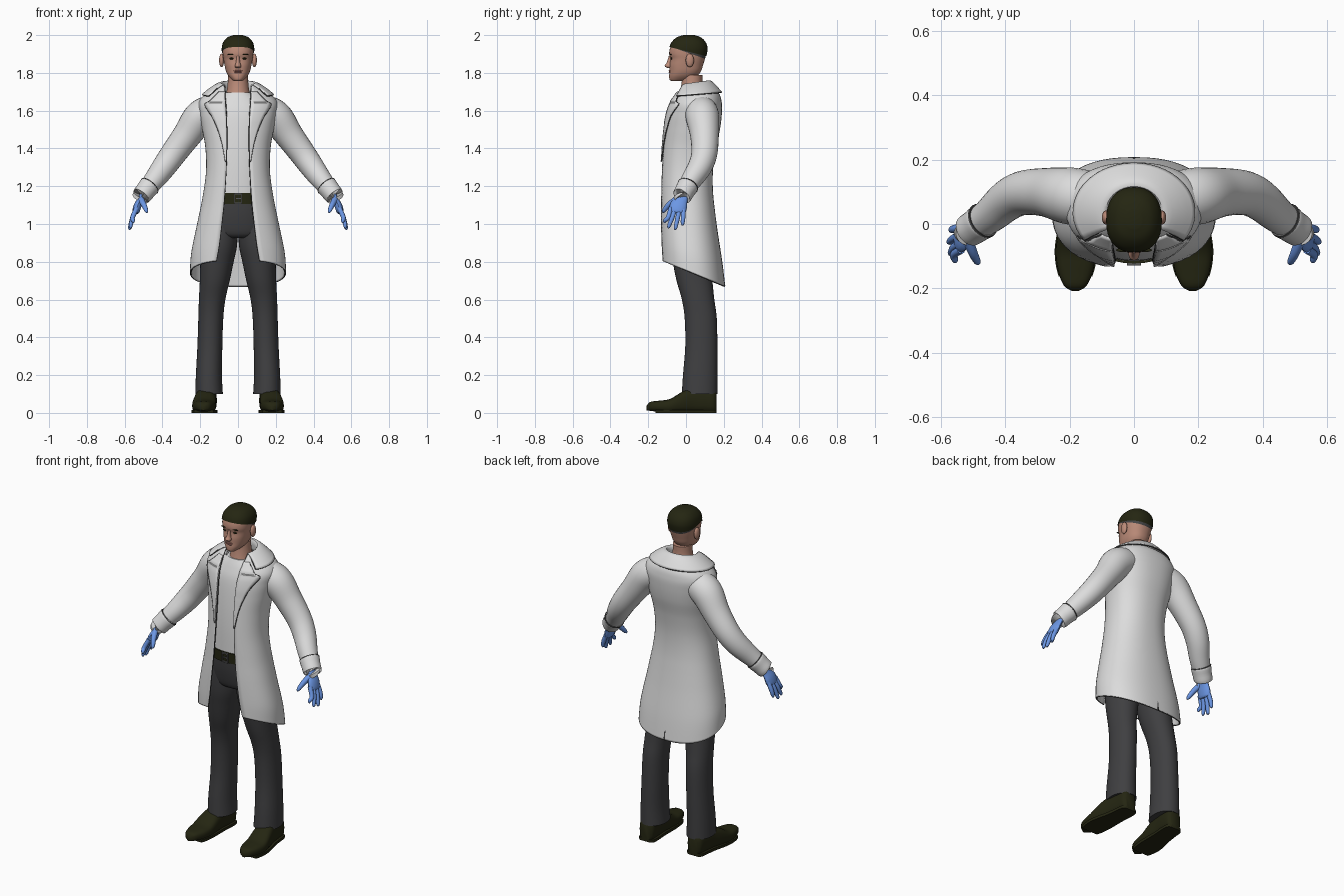
import bpy, bmesh
from math import sin, cos, asin, pi, radians, copysign
from mathutils import Vector, Matrix

if "Cube" in bpy.data.objects:
    bpy.data.objects.remove(bpy.data.objects["Cube"])


def material(name, *rgb):
    m = bpy.data.materials.new(name)
    m.use_nodes = True
    m.diffuse_color = (*rgb, 1)
    m.node_tree.nodes["Principled BSDF"].inputs["Base Color"].default_value = (*rgb, 1)
    return m


COAT = material("white cloth", .72, .72, .72)
TRIM = material("grey seam", .06, .06, .06)
SKIN = material("skin", .5, .26, .19)
LIP = material("lip", .38, .16, .13)
DARK = material("dark olive", .018, .019, .006)
PANTS = material("charcoal cloth", .05, .05, .053)
GLOVE = material("blue glove", .15, .31, .78)
METAL = material("buckle grey", .1, .1, .1)


def finish(name, bm, mats, mirror=False, thick=0):
    """Smooth-shade a bmesh, keep hard edges, and link it as an object."""
    for f in bm.faces:
        f.smooth = True
    for e in bm.edges:
        e.smooth = e.calc_face_angle(0) < radians(45)
    me = bpy.data.meshes.new(name)
    bm.to_mesh(me)
    bm.free()
    for m in mats:
        me.materials.append(m)
    ob = bpy.data.objects.new(name, me)
    bpy.context.collection.objects.link(ob)
    if thick:
        mod = ob.modifiers.new("thickness", "SOLIDIFY")
        mod.thickness, mod.offset = thick, 0
    if mirror:
        ob.modifiers.new("mirror", "MIRROR")
    return ob


def skin_rings(rings, closed=True):
    """Join successive rings of points with quads."""
    bm = bmesh.new()
    rows = [[bm.verts.new(p) for p in r] for r in rings]
    n = len(rows[0])
    for a, b in zip(rows, rows[1:]):
        for j in range(n if closed else n - 1):
            k = (j + 1) % n
            bm.faces.new((a[j], a[k], b[k], b[j]))
    if closed:
        bm.faces.new(rows[0][::-1])
        bm.faces.new(rows[-1])
    bmesh.ops.recalc_face_normals(bm, faces=bm.faces)
    return bm


def spline(rows, steps=5):
    """Catmull-Rom resampling of a table of tuples."""
    out, last = [], len(rows) - 1
    for i in range(last):
        q = [rows[max(0, i - 1)], rows[i], rows[i + 1], rows[min(last, i + 2)]]
        for s in range(steps):
            t = s / steps
            out.append(tuple(.5 * (2 * b + (c - a) * t + (2*a - 5*b + 4*c - d) * t*t
                             + (3*b - a - 3*c + d) * t**3) for a, b, c, d in zip(*q)))
    return out + [tuple(rows[-1])]


def power(v, p):
    return copysign(abs(v) ** p, v)


def ring(z, hw, yf, yb, cx=0, p=.87, n=36, start=0):
    """Horizontal superellipse, counted from the front; open when start > 0."""
    c, d = (yf + yb) / 2, (yb - yf) / 2
    span = 2 * pi - 2 * start
    count = n + 1 if start else n
    angles = [start + span * j / n for j in range(count)]
    return [Vector((cx + hw * power(sin(a), p), c - d * power(cos(a), p), z)) for a in angles]


def loft(name, rows, mat, mirror=False, p=.87):
    rings = [ring(*r, p=p) for r in spline(rows)]
    return finish(name, skin_rings(rings), [mat], mirror)


def tube(name, path, mat, mirror=False, flat=1, sides=16, steps=5, ref=(0, 1, 0)):
    """Sweep an ellipse along points (x, y, z, radius)."""
    pts = spline(path, steps) if steps > 1 else path
    pos = [Vector(q[:3]) for q in pts]
    rings = []
    for i, c in enumerate(pos):
        t = (pos[min(i + 1, len(pos) - 1)] - pos[max(i - 1, 0)]).normalized()
        u = Vector(ref)
        u = (u - t * u.dot(t)).normalized()
        v = t.cross(u) * flat
        r = pts[i][3]
        rings.append([c + (u * cos(a) + v * sin(a)) * r
                      for a in (2 * pi * j / sides for j in range(sides))])
    return finish(name, skin_rings(rings), [mat], mirror)


def seam(name, points, mirror=False, r=.0035):
    tube(name, [(*q, r) for q in points], TRIM, mirror, sides=5, steps=1, ref=(.6, .3, .74))


def blob(name, loc, scale, mat, mirror=False):
    bm = bmesh.new()
    bmesh.ops.create_uvsphere(bm, u_segments=16, v_segments=10, radius=1,
                              matrix=Matrix.Translation(loc) @ Matrix.Diagonal((*scale, 1)))
    return finish(name, bm, [mat], mirror)


# Head with a faded hair band at the back
head = [(1.757, .022, -.078, -.03), (1.765, .034, -.087, .02), (1.785, .052, -.089, .06),
        (1.81, .064, -.087, .08), (1.84, .071, -.087, .09), (1.873, .077, -.083, .1),
        (1.9, .081, -.089, .107), (1.93, .082, -.085, .11), (1.96, .074, -.072, .1),
        (1.985, .052, -.045, .075), (1.997, .02, -.01, .04)]
bm = skin_rings([ring(*r) for r in spline(head)])
fade_co, fade_no = Vector((0, 0, 1.91)), Vector((0, .35, 1))
bmesh.ops.bisect_plane(bm, geom=bm.verts[:] + bm.edges[:] + bm.faces[:],
                       plane_co=fade_co, plane_no=fade_no)
for f in bm.faces:
    f.material_index = int((f.calc_center_median() - fade_co).dot(fade_no) > 0)
finish("head", bm, [SKIN, TRIM])

# Hair cap
bm = skin_rings([ring(z + .003, w + .004, f - .004, b + .004) for z, w, f, b in spline(head)])
bmesh.ops.bisect_plane(bm, geom=bm.verts[:] + bm.edges[:] + bm.faces[:],
                       plane_co=(0, 0, 1.915), plane_no=(0, .25, 1), clear_inner=True)
finish("hair", bm, [DARK])

# Face and neck
loft("nose", [(1.89, .007, -.091, -.07), (1.855, .011, -.102, -.07),
              (1.837, .017, -.113, -.07), (1.826, .013, -.1, -.07)], SKIN, p=1)
blob("upper_lip", (0, -.086, 1.811), (.023, .006, .004), LIP)
blob("lower_lip", (0, -.086, 1.803), (.02, .006, .005), LIP)
blob("eyes", (.033, -.077, 1.876), (.013, .005, .005), DARK, True)
blob("eyebrows", (.035, -.081, 1.897), (.021, .006, .0035), DARK, True)
blob("ears", (.087, .02, 1.866), (.013, .022, .036), SKIN, True)
loft("neck", [(1.63, .09, -.05, .12), (1.69, .064, -.034, .1),
              (1.74, .055, -.024, .087), (1.79, .053, -.02, .087)], SKIN, p=1)

# Shirt, belt and trousers
loft("shirt", [(1.13, .15, -.115, .115), (1.3, .145, -.113, .12), (1.45, .155, -.103, .14),
               (1.58, .17, -.085, .16), (1.65, .13, -.06, .14), (1.695, .075, -.037, .11)], COAT)
loft("belt", [(1.105, .148, -.122, .118), (1.165, .148, -.122, .118)], DARK)
bm = bmesh.new()
for x, z, w, h in ((0, 1.16, .04, .008), (0, 1.11, .04, .008), (-.018, 1.135, .006, .05),
                   (.018, 1.135, .006, .05), (.004, 1.135, .03, .006)):
    bmesh.ops.create_cube(bm, size=1, matrix=Matrix.Translation((x, -.124, z))
                          @ Matrix.Diagonal((w, .01, h, 1)))
finish("buckle", bm, [METAL])
loft("trouser_seat", [(.925, .09, -.06, .11), (.95, .15, -.09, .12), (1.04, .155, -.11, .12),
                      (1.13, .147, -.117, .114)], PANTS)
loft("trouser_legs", [(.1, .073, -.022, .166, .153), (.2, .069, -.016, .166, .154),
                      (.35, .066, -.004, .166, .149), (.5, .066, -.007, .163, .144),
                      (.6, .07, -.022, .15, .137), (.7, .079, -.05, .14, .123),
                      (.8, .088, -.07, .134, .111), (.9, .093, -.086, .13, .097),
                      (1.05, .07, -.09, .11, .075)], PANTS, True, p=.95)

# Shoes: sections along the foot as (y, half width, height, centre x)
shoe = spline([(-.208, .01, .025, .182), (-.19, .036, .047, .182), (-.14, .056, .06, .181),
               (-.08, .063, .076, .18), (-.02, .059, .112, .175), (.04, .052, .135, .168),
               (.1, .05, .135, .162), (.145, .046, .125, .16), (.162, .03, .11, .16)])
rings = []
for y, w, h, cx in shoe:
    lift = .012 * max(0, (-y - .1) / .1)
    rings.append([Vector((cx + w * power(cos(a), .7), y, lift + h / 2 * (1 + power(sin(a), .7))))
                  for a in (2 * pi * j / 20 for j in range(20))])
finish("shoes", skin_rings(rings), [DARK], True)
soles = [[Vector((cx + s * (w + .003), y, z)) for s, z in ((-1, 0), (1, 0), (1, .016), (-1, .016))]
         for y, w, h, cx in shoe if y > -.17]
finish("soles", skin_rings(soles), [DARK], True)

# Coat body: open shell as (z, half width, front, back, opening)
coat = spline([(.75, .25, -.132, .203, .115), (.85, .243, -.134, .188, .1),
               (1.0, .212, -.136, .16, .085), (1.15, .182, -.134, .14, .072),
               (1.28, .165, -.13, .138, .064), (1.4, .168, -.122, .153, .06),
               (1.5, .185, -.112, .175, .06), (1.58, .2, -.1, .185, .062),
               (1.64, .205, -.08, .185, .066), (1.69, .165, -.05, .17, .07),
               (1.73, .1, -.025, .12, .072)], 8)
P, N = .87, 48
body = []
for z, hw, yf, yb, gap in coat:
    r = ring(z, hw, yf, yb, p=P, n=N, start=asin((gap / hw) ** (1 / P)))
    for q in r:                                   # hem drops toward the back
        q.z -= max(0, (1.1 - z) / .35) * .42 * (q.y - .013)
    body.append(r)
finish("coat_body", skin_rings(body, False), [COAT], thick=.009)
seam("coat_edge", [r[0] for r in body[::-1]] + body[0][1:-1] + [r[-1] for r in body])
vent = [r[N // 2] for r in body if r[N // 2].z < 1.02]
tube("back_vent", [(0, q.y + .001, q.z, .008 - .006 * i / len(vent)) for i, q in enumerate(vent)],
     TRIM, sides=6, steps=1, ref=(1, 0, 0), flat=.6)


def coat_front(x, z):
    _, hw, yf, yb, _ = min(coat, key=lambda r: abs(r[0] - z))
    k = max(0, 1 - min(1, x / hw) ** (2 / P)) ** (P / 2)
    return (yf + yb) / 2 - (yb - yf) / 2 * k


# Lapels lie on the coat front
lapel = []
for z, inner, outer in spline([(1.33, .061, .066), (1.42, .06, .082), (1.5, .06, .106),
                               (1.57, .062, .138), (1.63, .066, .175), (1.65, .067, .15),
                               (1.7, .07, .1)], 4):
    xs = [inner + (outer - inner) * j / 5 for j in range(6)]
    lapel.append([Vector((x, coat_front(x, z) - .01, z)) for x in xs])
finish("lapels", skin_rings(lapel, False), [COAT], True, .006)
seam("lapel_edges", [r[-1] for r in lapel], True)

# Folded collar: stand, fold and flap around the neck
collar = []
for j in range(33):
    a = radians(55 + 250 * j / 32)
    s, c = sin(a), -cos(a)
    profile = spline([(.08, .085, 1.69), (.085, .078, 1.738 + .012 * c),
                      (.105, .095, 1.742 + .012 * c), (.15, .122, 1.715 + .014 * c),
                      (.187, .15, 1.685 + .012 * c)], 3)
    collar.append([Vector((w * s, .037 + d * c, z)) for w, d, z in profile])
finish("collar", skin_rings(collar, False), [COAT], thick=.008)
seam("collar_edge", [collar[0][-5]] + [r[-1] for r in collar] + [collar[-1][-5]])

# Sleeves and turned cuffs
tube("sleeves", [(.1, .075, 1.59, .08), (.15, .08, 1.592, .087), (.205, .088, 1.56, .088),
                 (.27, .098, 1.47, .076), (.34, .097, 1.375, .069), (.39, .075, 1.305, .064),
                 (.44, .032, 1.237, .056), (.485, -.003, 1.182, .047),
                 (.505, -.018, 1.157, .043)], COAT, True, sides=28)
tube("cuffs", [(.466, .012, 1.205, .05), (.47, .009, 1.2, .056), (.49, -.006, 1.175, .053),
               (.511, -.02, 1.149, .051), (.513, -.022, 1.147, .044)], COAT, True, sides=28, steps=3)
tube("cuff_seams", [(.466, .012, 1.205, .055), (.469, .01, 1.2015, .0575)], TRIM, True, sides=28)

# Gloved hands
tube("palms", [(.5, -.012, 1.17, .03), (.515, -.024, 1.135, .034), (.53, -.038, 1.1, .045),
               (.54, -.046, 1.07, .044), (.543, -.048, 1.058, .034)], GLOVE, True, flat=.45)
fingers = {"index": (-.08, .555, -.112, 1.005), "middle": (-.058, .568, -.09, .978),
           "ring": (-.034, .572, -.055, .97), "little": (-.013, .566, -.018, .992)}
for name, (y, tx, ty, tz) in fingers.items():
    tube(name + "_fingers", [(.536, y, 1.085, .013), (.558, y * .55 + ty * .45, 1.035, .0125),
                             (tx, ty, tz + .012, .01), (tx, ty, tz, .004)],
         GLOVE, True, sides=10, steps=4, ref=(1, 0, 0))
tube("thumbs", [(.517, -.045, 1.135, .017), (.5, -.088, 1.105, .015), (.486, -.116, 1.072, .011),
                (.482, -.122, 1.06, .004)], GLOVE, True, sides=10, steps=4, ref=(1, 0, 0))
